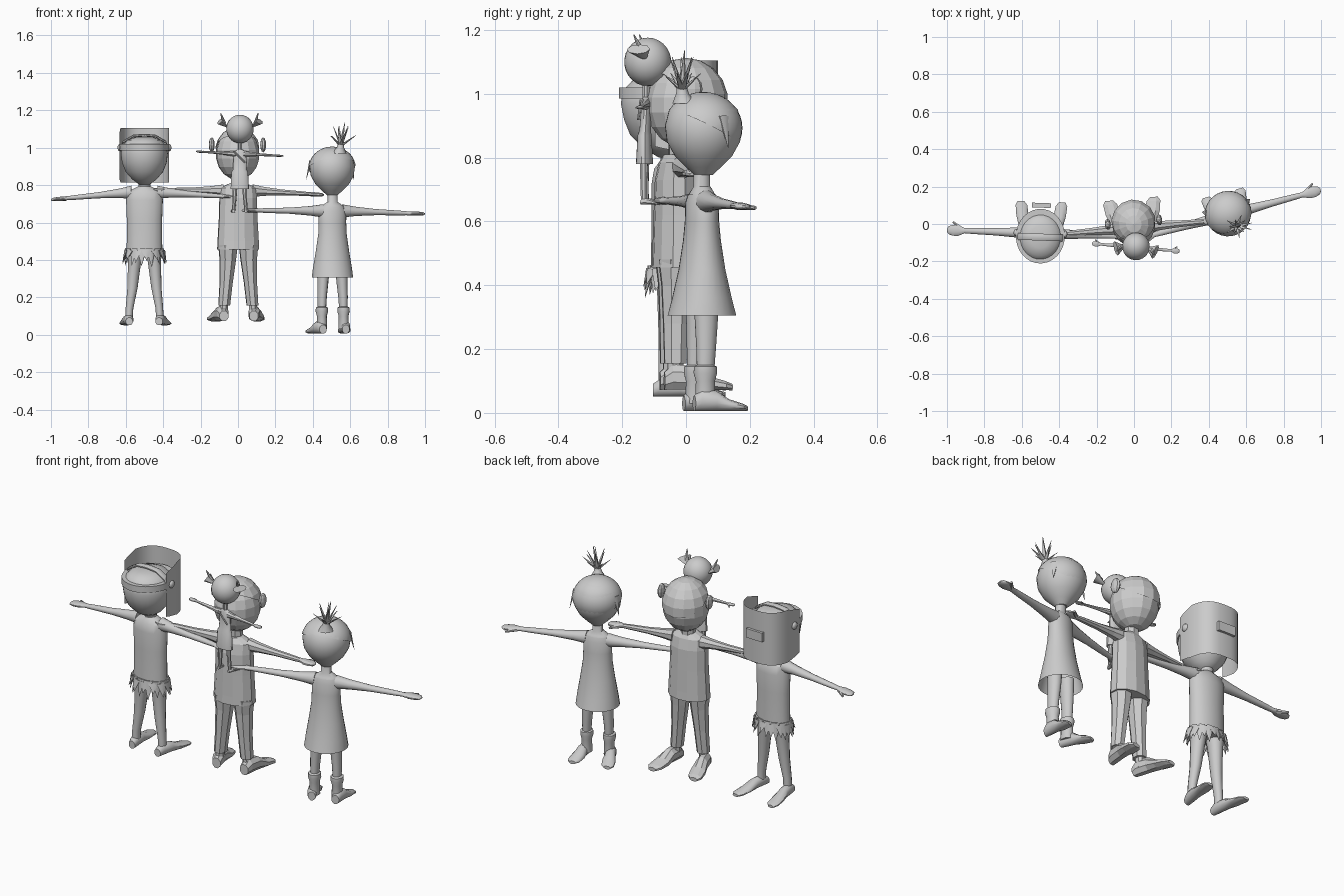
import bpy, bmesh, math, random
from mathutils import Matrix, Vector

random.seed(4)
grey = bpy.data.materials.new("plain grey")
grey.diffuse_color = (0.6, 0.6, 0.6, 1)
F = Matrix()  # frame of the figure being built


def frame(x, y, yaw):
    global F
    F = Matrix.Translation((x, y, 0)) @ Matrix.Rotation(math.radians(yaw), 4, 'Z')


def finish(name, bm, smooth=True):
    bmesh.ops.recalc_face_normals(bm, faces=bm.faces)
    me = bpy.data.meshes.new(name)
    bm.to_mesh(me)
    bm.free()
    me.transform(F)
    me.materials.append(grey)
    ob = bpy.data.objects.new(name, me)
    bpy.context.collection.objects.link(ob)
    if smooth:
        bpy.ops.object.select_all(action='DESELECT')
        ob.select_set(True)
        bpy.context.view_layer.objects.active = ob
        bpy.ops.object.shade_smooth_by_angle(angle=math.radians(40))
    return ob


def loft(name, rings, axis='z', n=16, smooth=True, cap=True, flatten=1.0):
    """rings: (x, y, z, ru, rv), ellipses in the plane across the axis"""
    u, v = {'z': ((1, 0, 0), (0, 1, 0)), 'x': ((0, 1, 0), (0, 0, 1)), 'y': ((1, 0, 0), (0, 0, 1))}[axis]
    u, v = Vector(u), Vector(v)
    bm = bmesh.new()
    loops = []
    for x, y, z, ru, rv in rings:
        loops.append([bm.verts.new(Vector((x, y, z)) + u * ru * math.cos(a) + v * rv * math.sin(a))
                      for a in ((i + 0.5) * math.tau / n for i in range(n))])
    for a, b in zip(loops, loops[1:]):
        for i in range(n):
            bm.faces.new((a[i], a[(i + 1) % n], b[(i + 1) % n], b[i]))
    if cap:
        bm.faces.new(loops[0])
        bm.faces.new(loops[-1])
    return finish(name, bm, smooth)


def ball(name, c, r, n=24, smooth=True, keep=None, tilt=0):
    bm = bmesh.new()
    bmesh.ops.create_uvsphere(bm, u_segments=n, v_segments=n * 2 // 3, radius=1)
    if keep is not None:  # cut a cap from the sphere
        bmesh.ops.bisect_plane(bm, geom=bm.verts[:] + bm.edges[:] + bm.faces[:],
                               plane_co=(0, 0, keep), plane_no=(0, math.sin(tilt), math.cos(tilt)), clear_inner=True)
    bm.transform(Matrix.Translation(c) @ Matrix.Diagonal((*r, 1)))
    return finish(name, bm, smooth)


def spike(name, a, b, r, r2=0.001, flat=1.0, n=6):
    a, b = Vector(a), Vector(b)
    bm = bmesh.new()
    bmesh.ops.create_cone(bm, cap_ends=True, segments=n, radius1=r, radius2=r2, depth=(b - a).length)
    q = (b - a).to_track_quat('Z', 'Y').to_matrix().to_4x4()
    bm.transform(Matrix.Translation((a + b) / 2) @ q @ Matrix.Diagonal((1, flat, 1, 1)))
    return finish(name, bm)


def arm(s, x0, reach, z0, z1, k=1.0, n=12, smooth=True):
    """arm with flat hand and thumb; s = side"""
    rings = []
    for t, w, h in ((0, .034, .036), (.15, .027, .026), (.4, .02, .017), (.7, .016, .013), (.78, .014, .011),
                    (.86, .03, .012), (.93, .03, .011), (.98, .022, .009), (1, .008, .004)):
        rings.append((s * (x0 + (reach - x0) * t), 0, z0 + (z1 - z0) * t, w * k, h * k))
    loft("arm", rings, 'x', n, smooth)
    L = reach - x0
    zt = z0 + (z1 - z0) * .9
    spike("thumb", (s * (x0 + L * .82), .01 * k, zt), (s * (x0 + L * .93), .045 * k, zt - .005), .011 * k, .006 * k)


def foot(s, x, z, y0, y1, w, h, out=.03, n=12, smooth=True):
    rings = []
    for t, a, b in ((0, .55, .7), (.12, .72, 1), (.4, .75, .95), (.65, .95, .55), (.9, .9, .36), (1, .5, .25)):
        rv = h * b / 2
        rings.append((s * (x + out * t), y0 + (y1 - y0) * t, z + rv, w * a, rv))
    loft("foot", rings, 'y', n, smooth)


# ---- masked figure on the left
frame(-.5, -.05, -2)
loft("torso", [(0, 0, .43, .098, .062), (0, 0, .5, .096, .06), (0, 0, .62, .096, .058), (0, 0, .72, .1, .058),
               (0, 0, .765, .095, .05), (0, 0, .785, .05, .035), (0, 0, .795, .03, .028)], n=16)
loft("neck", [(0, 0, .78, .032, .03), (0, 0, .86, .035, .035)], n=12)
loft("head", [(0, -.01, .8, .025, .025), (0, -.015, .83, .065, .07), (0, -.02, .87, .1, .105), (0, -.02, .92, .12, .125),
              (0, -.02, .97, .126, .135), (0, -.02, 1.01, .118, .128), (0, -.02, 1.04, .09, .1), (0, -.02, 1.055, .05, .06)], n=24)
loft("head_band", [(0, -.015, z, a, a + .015) for z, a in ((.985, .122), (.985, .131), (1.02, .131), (1.02, .115))], n=28)
loft("top_strap", [(x, -.02, z, .02, .008) for x, z in ((-.13, .99), (-.115, 1.03), (-.06, 1.062), (0, 1.067),
                                                      (.06, 1.062), (.115, 1.03), (.13, .99))], 'x', 8)
bm = bmesh.new()  # curved face plate
cols = []
for i in range(25):
    a = math.radians(-12 + 204 * i / 24)
    c, s = math.cos(a), math.sin(a)
    x, y = .132 * math.copysign(abs(c) ** .7, c), .15 * math.copysign(abs(s) ** .8, s)
    edge = min(i, 24 - i)
    top = 1.105 - .03 * max(0, 1 - edge / 3)
    bot = .815 + .02 * max(0, 1 - edge / 3)
    cols.append([bm.verts.new((x, y, bot + (top - bot) * j / 4)) for j in range(5)])
for a, b in zip(cols, cols[1:]):
    for j in range(4):
        bm.faces.new((a[j], b[j], b[j + 1], a[j + 1]))
bmesh.ops.solidify(bm, geom=bm.faces[:], thickness=.006)
finish("face_plate", bm)
bm = bmesh.new()
bmesh.ops.create_cube(bm, size=1, matrix=Matrix.Translation((0, .15, .97)) @ Matrix.Diagonal((.1, .025, .05, 1)))
finish("plate_window", bm, False)
for s in (-1, 1):
    arm(s, .07, .5, .762, .722 if s < 0 else .735)
    ball("strap_knob", (s * .132, 0, 1.0), (.012, .02, .02), 12)
    loft("leg", [(s * .05, 0, .46, .046, .05), (s * .053, 0, .39, .036, .04), (s * .064, -.005, .25, .028, .03),
                 (s * .08, -.01, .14, .021, .024), (s * .083, -.01, .07, .02, .024)], n=12)
    foot(s, .08, .05, -.05, .17, .036, .06)
for row, (z0, z1, r) in enumerate(((.45, .39, .1), (.46, .37, .094))):  # leaf skirt
    for i in range(13):
        a = (i + row * .5) * math.tau / 13
        c, s = math.cos(a), math.sin(a)
        k = 1.2 + random.uniform(-.05, .08)
        spike("leaf", (r * c, r * .65 * s, z0), (r * k * c, r * .7 * k * s, z1 + random.uniform(-.01, .015)), .027, .001, .4, 5)

# ---- low-poly adult in the middle
frame(0, -.02, 5)
loft("shirt", [(0, -.01, .455, .115, .078), (0, -.01, .5, .113, .076), (0, -.01, .62, .106, .072), (0, -.01, .73, .103, .068),
               (0, -.01, .785, .1, .055), (0, -.01, .81, .045, .04)], n=12, smooth=False)
loft("neck", [(0, 0, .79, .038, .036), (0, 0, .88, .036, .036)], n=8, smooth=False)
ball("head", (0, .02, .965), (.118, .125, .137), 14, False)
ball("hair", (0, .02, .975), (.123, .133, .138), 14, False, .3, .5)
for s in (-1, 1):
    arm(s, .08, .46, .77, .775 if s < 0 else .748, 1, 8, False)
    ball("ear", (s * .138, .03, 1.015), (.016, .03, .04), 9, False)
    loft("trouser_leg", [(s * .055, -.015, .48, .055, .06), (s * .056, -.015, .4, .046, .05), (s * .065, -.018, .28, .037, .042),
                         (s * .076, -.02, .155, .033, .037)], n=8, smooth=False)
    loft("ankle", [(s * .077, -.02, .18, .022, .026), (s * .08, -.02, .1, .024, .028)], n=8, smooth=False)
    foot(s, .08, .07, -.055, .155, .045, .085, .04, 8, False)

# ---- girl in a dress on the right
frame(.505, .05, 15)
loft("dress", [(0, .0, .305, .112, .108), (0, 0, .36, .105, .093), (0, 0, .45, .09, .072), (0, 0, .54, .077, .058),
               (0, 0, .6, .075, .052), (0, 0, .66, .076, .05), (0, 0, .685, .062, .042)], n=24, cap=False)
loft("shoulders", [(0, 0, .62, .07, .046), (0, 0, .67, .074, .046), (0, 0, .692, .055, .036), (0, 0, .71, .028, .026),
                   (0, 0, .79, .026, .026)], n=20)
loft("head", [(0, .005, .745, .027, .028), (0, .005, .77, .055, .055), (0, .005, .805, .09, .09), (0, .005, .85, .115, .115),
              (0, .005, .9, .122, .121), (0, .005, .95, .108, .108), (0, .005, .985, .07, .072), (0, .005, .998, .02, .02)], n=28)
ball("hair", (0, .004, .893), (.126, .123, .113), 28, True, .02, .5)
loft("hair_knot", [(.02, -.06, .97, .04, .04), (.025, -.07, 1.0, .02, .02), (.027, -.072, 1.02, .016, .016)], n=12)
for i in range(11):
    a = i * math.tau / 11
    r = .05 if i % 2 else .075
    spike("hair_spike", (.027, -.072, 1.01), (.035 + r * math.cos(a), -.075 + r * .8 * math.sin(a), 1.065 + (.05 if i % 2 else 0)),
          .012, .001, .6)
spike("hair_spike", (.027, -.072, 1.01), (.05, -.07, 1.135), .013)
for s in (-1, 1):
    arm(s, .055, .51, .662, .665 if s < 0 else .646)
    spike("side_lock", (s * .11, .04, .93), (s * .132, .05, .83), .02, .001, .4)
    loft("leg", [(s * .05, 0, .36, .034, .04), (s * .053, 0, .28, .029, .036), (s * .058, -.002, .2, .025, .031),
                 (s * .06, -.005, .1, .02, .026)], n=12)
    loft("boot_cuff", [(s * .06, -.005, z, r, r + .005) for z, r in ((.15, .022), (.145, .032), (.125, .033), (.1, .026),
                                                                   (.03, .028))], n=14)
    foot(s, .063, .005, -.042, .12, .037, .07, .03)

# ---- small figure at the back
frame(.01, -.125, -5)
ball("head", (0, .005, 1.1), (.074, .074, .076), 20)
loft("neck", [(0, 0, .97, .011, .011), (0, 0, 1.04, .012, .012)], n=8)
loft("dress", [(0, -.005, .78, .05, .027), (0, -.005, .87, .045, .022), (0, -.003, .885, .036, .018), (0, 0, .94, .036, .017),
               (0, 0, .98, .03, .014), (0, 0, .99, .012, .01)], n=14)
spike("back_strap", (-.03, -.02, .98), (.03, -.022, .92), .004, .004)
for s in (-1, 1):
    arm(s, .02, .235, .967, .98 if s < 0 else .956, .5, 8)
    spike("hair_tail", (s * .065, .0, 1.11), (s * .106, -.015, 1.14), .008, .04, .45, 8)
    spike("hair_tip", (s * .085, -.005, 1.13), (s * .1, -.03, 1.185), .012, .002)
    loft("leg", [(s * .025, -.005, .8, .014, .014), (s * .029, -.005, .72, .011, .011), (s * .033, -.004, .665, .009, .01)], n=8)
    foot(s, .033, .652, -.015, .055, .014, .022, .01, 8)
